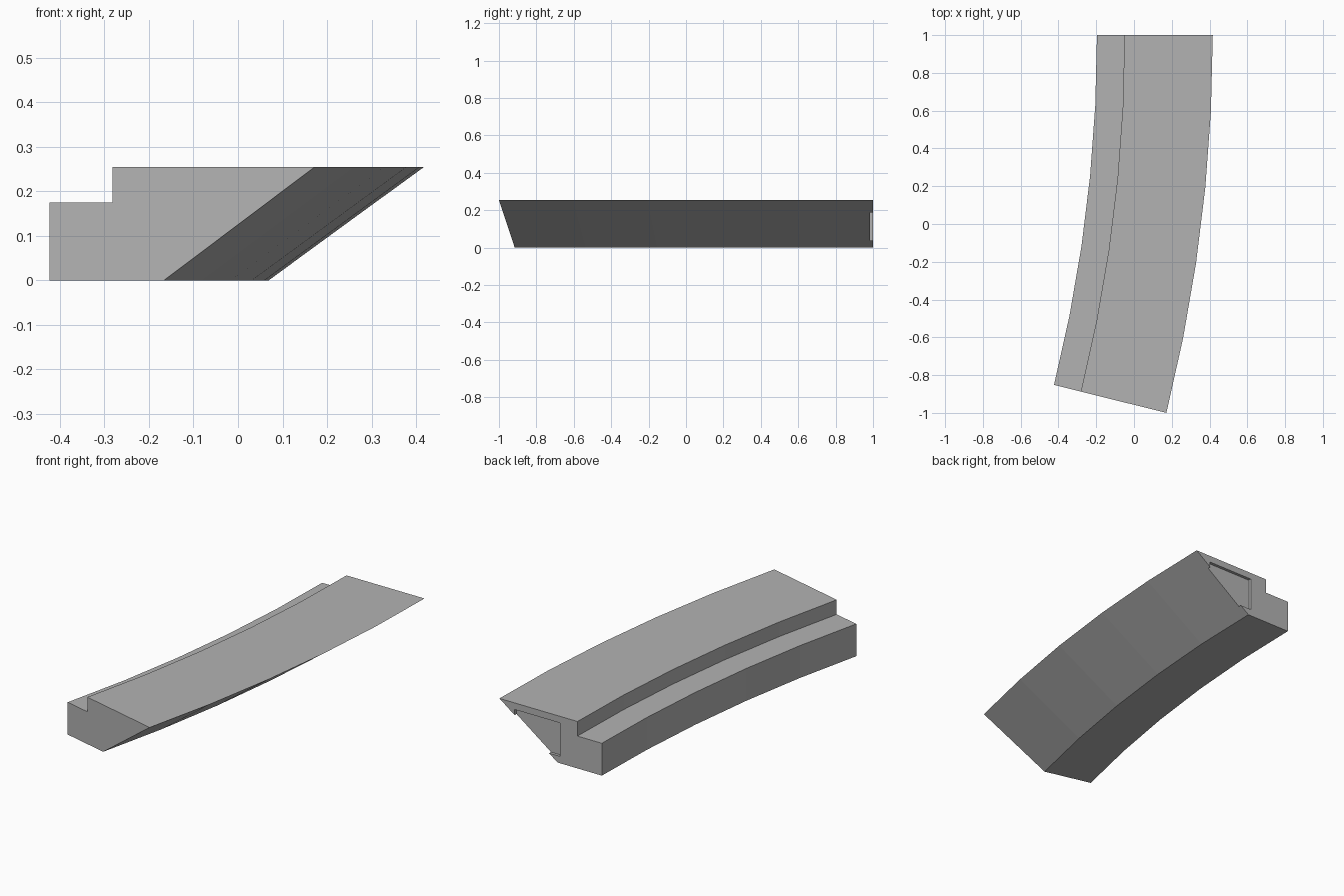
import bpy, bmesh
from math import radians
from mathutils import Matrix, Vector

cube = bpy.data.objects.get("Cube")
if cube:
    bpy.data.objects.remove(cube, do_unlink=True)

grey = bpy.data.materials.new("plain grey")
grey.use_nodes = True
color = (0.45, 0.45, 0.45, 1)
grey.diffuse_color = color
grey.node_tree.nodes["Principled BSDF"].inputs["Base Color"].default_value = color

HEIGHT, END_Y = 0.254, 1.0
RADIUS, SWEEP, STEPS = 8.267, radians(14), 5
RIM = 0.417                       # outer edge of the sloped side
CENTRE = Vector((RIM - RADIUS, END_Y, 0))


def make_object(name, bm):
    bmesh.ops.recalc_face_normals(bm, faces=bm.faces)
    mesh = bpy.data.meshes.new(name)
    bm.to_mesh(mesh)
    bm.free()
    mesh.materials.append(grey)
    obj = bpy.data.objects.new(name, mesh)
    bpy.context.collection.objects.link(obj)
    return obj


# Curved beam: stepped profile with an overhanging side, swept along an arc
profile = [(-0.196, 0), (0.069, 0), (RIM, HEIGHT),
           (-0.05, HEIGHT), (-0.05, 0.175), (-0.196, 0.175)]
bm = bmesh.new()
rings = []
for i in range(STEPS + 1):
    turn = Matrix.Rotation(-SWEEP * i / STEPS, 3, 'Z')
    rings.append([bm.verts.new(CENTRE + turn @ (Vector((x, END_Y, z)) - CENTRE))
                  for x, z in profile])
for a, b in zip(rings, rings[1:]):
    for j in range(len(profile)):
        k = (j + 1) % len(profile)
        bm.faces.new((a[j], a[k], b[k], b[j]))
bm.faces.new(rings[0])
bm.faces.new(rings[-1])
beam = make_object("curved_beam", bm)

# Shallow socket in the back end, breaking out through the sloped side
left, right, low, high, depth = 0.053, 0.326, 0.037, 0.218, 0.016
bm = bmesh.new()
bmesh.ops.create_cube(bm, size=1)
bmesh.ops.scale(bm, vec=(right - left, 2 * depth, high - low), verts=bm.verts)
bmesh.ops.translate(bm, vec=((left + right) / 2, END_Y, (low + high) / 2), verts=bm.verts)
cutter = make_object("socket_cutter", bm)
cutter.hide_render = True
cutter.hide_set(True)

cut = beam.modifiers.new("socket", 'BOOLEAN')
cut.operation = 'DIFFERENCE'
cut.solver = 'EXACT'
cut.object = cutter

# Bake the cut and drop the helper
bpy.context.view_layer.objects.active = beam
beam.select_set(True)
bpy.ops.object.modifier_apply(modifier=cut.name)
bpy.data.objects.remove(cutter, do_unlink=True)
